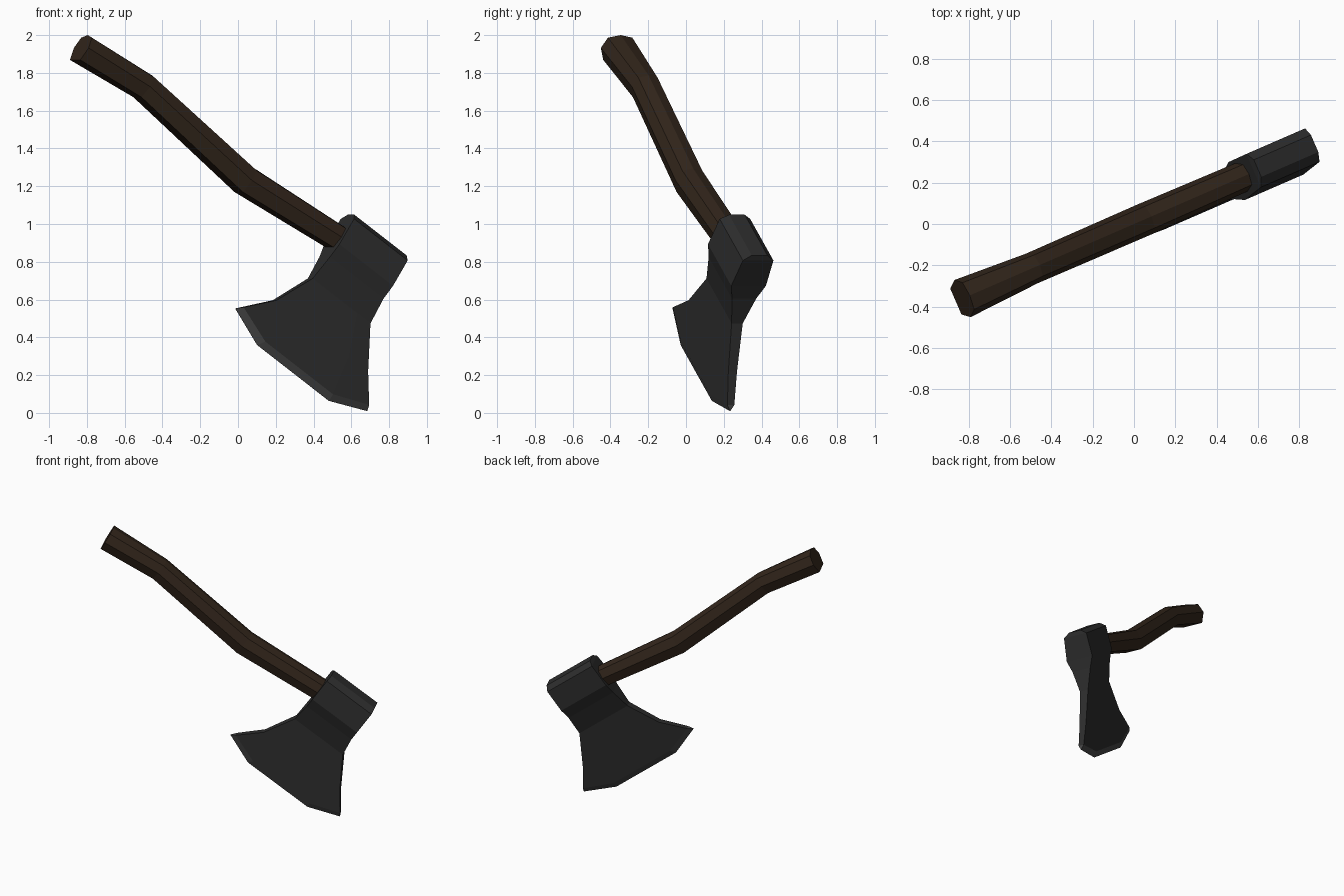
import bpy, bmesh, math
from mathutils import Vector

if "Cube" in bpy.data.objects:
    bpy.data.objects.remove(bpy.data.objects["Cube"])

YAW, PITCH = math.radians(23.5), math.radians(35.5)
U = Vector((math.cos(YAW), math.sin(YAW), 0))      # along the axe, horizontal
N = Vector((-math.sin(YAW), math.cos(YAW), 0))     # across the axe
Z = Vector((0, 0, 1))
A = U * math.cos(PITCH) - Z * math.sin(PITCH)      # along the head
D = -U * math.sin(PITCH) - Z * math.cos(PITCH)     # towards the cutting edge


def material(name, rgb):
    m = bpy.data.materials.new(name)
    m.diffuse_color = (*rgb, 1)
    m.use_nodes = True
    m.node_tree.nodes["Principled BSDF"].inputs["Base Color"].default_value = m.diffuse_color
    return m


def loft(name, rings, mats, last_mat_from=None):
    """Skin closed rings of equal length and cap both ends."""
    bm = bmesh.new()
    vr = [[bm.verts.new(p) for p in r] for r in rings]
    k = len(vr[0])
    for i in range(len(vr) - 1):
        for j in range(k):
            f = bm.faces.new((vr[i][j], vr[i][(j + 1) % k],
                              vr[i + 1][(j + 1) % k], vr[i + 1][j]))
            if last_mat_from is not None and i >= last_mat_from:
                f.material_index = 1
    bm.faces.new(vr[0])
    bm.faces.new(vr[-1])
    bmesh.ops.recalc_face_normals(bm, faces=bm.faces)
    me = bpy.data.meshes.new(name)
    bm.to_mesh(me)
    bm.free()
    ob = bpy.data.objects.new(name, me)
    bpy.context.collection.objects.link(ob)
    for m in mats:
        me.materials.append(m)
    return ob


wood = material("dark_wood", (0.032, 0.019, 0.011))
steel = material("dark_steel", (0.026, 0.026, 0.026))
honed = material("honed_steel", (0.06, 0.06, 0.06))

# Handle: faceted section swept along the bent path (s, z, half width, half height)
path = [(-0.905, 1.932, 0.098, 0.078), (-0.54, 1.727, 0.077, 0.074),
        (0.047, 1.23, 0.08, 0.08), (0.594, 0.915, 0.074, 0.07),
        (0.80, 0.78, 0.07, 0.065)]
section = [(0, 1), (0.72, 0.8), (1, 0), (0.7, -0.93),
           (-0.7, -0.93), (-1, 0), (-0.72, 0.8)]
rings = []
for i, (s, z, w, h) in enumerate(path):
    p, q = path[max(i - 1, 0)], path[min(i + 1, len(path) - 1)]
    t = Vector((q[0] - p[0], q[1] - p[1])).normalized()
    up = U * -t.y + Z * t.x
    rings.append([U * s + Z * z + N * (w * a) + up * (h * b) for a, b in section])
loft("handle", rings, [wood])

# Head: rows from poll to cutting edge
# (depth at corners, depth at middle, centre, half length, inner half length, half thickness)
rows = [(-1.235, -1.235, 0.11, 0.185, 0.09, 0.045),
        (-1.205, -1.205, 0.11, 0.19, 0.09, 0.088),
        (-1.04, -1.04, 0.11, 0.19, 0.09, 0.10),
        (-0.96, -0.96, 0.113, 0.19, 0.09, 0.07),
        (-0.815, -0.815, 0.122, 0.205, 0.11, 0.032),
        (-0.597, -0.59, 0.135, 0.325, 0.19, 0.025),
        (-0.455, -0.378, 0.12, 0.445, 0.24, 0.02),
        (-0.426, -0.34, 0.113, 0.468, 0.254, 0.001)]
rings = []
for d0, d1, c, half, inner, th in rows:
    front = [(-half, d0), (-inner, d1), (inner, d1), (half, d0)]
    ring = []
    for side, pts in ((-1, front), (1, front[::-1])):
        for a, d in pts:
            lean = -0.083 * (d + 1.13)             # slight roll of the head
            ring.append(A * (c + a) + D * d + N * (lean + side * th))
    rings.append(ring)
loft("axe_head", rings, [steel, honed], last_mat_from=6)
